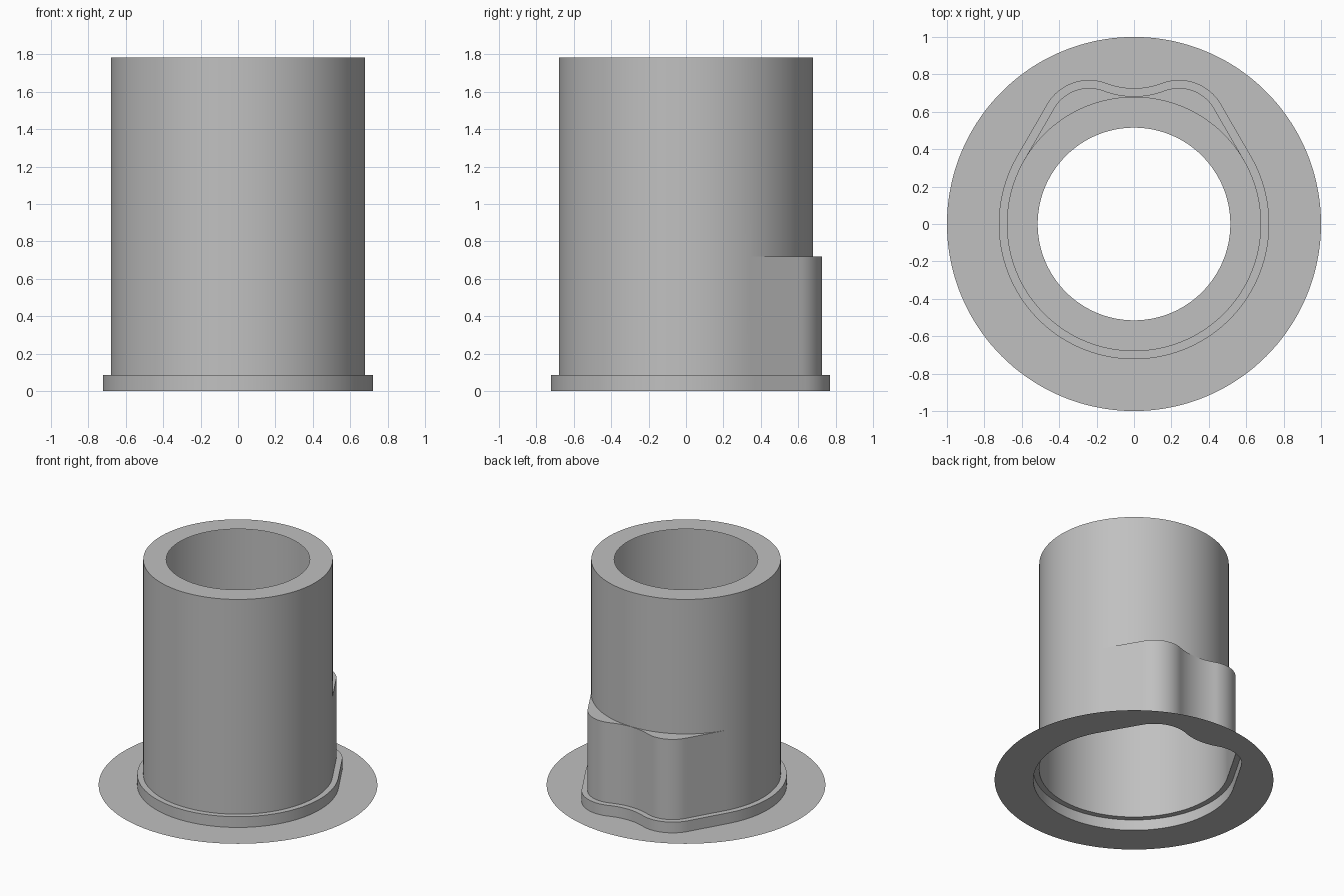
import bpy, bmesh, math
from math import sin, cos, radians, degrees, atan2, hypot

cube = bpy.data.objects.get("Cube")
if cube:
    bpy.data.objects.remove(cube, do_unlink=True)

# Main sizes
PLATE_R, TUBE_R, BORE_R = 1.0, 0.68, 0.515
FLANGE_H, COLLAR_H, TOP = 0.085, 0.72, 1.785
LIP = 0.043                        # how far the flange stands out
LOBE_X, LOBE_Y, LOBE_R = 0.24, 0.51, 0.217
DIP_Y, DIP_R = 1.142, 0.459        # hollow between the two lobes

grey = bpy.data.materials.new("Plain grey")
grey.use_nodes = True
colour = (0.53, 0.53, 0.53, 1)
grey.diffuse_color = colour
grey.node_tree.nodes["Principled BSDF"].inputs["Base Color"].default_value = colour


def arc(cx, cy, r, start, end, steps):
    angles = [radians(start + (end - start) * i / steps) for i in range(steps + 1)]
    return [(cx + r * cos(a), cy + r * sin(a)) for a in angles]


def outline(offset=0.0):
    """Round tube with two lobes at the back, grown outwards by offset."""
    turn = degrees(atan2(DIP_Y - LOBE_Y, -LOBE_X))
    side = arc(0, 0, TUBE_R + offset, -90, 30, 48)
    lobe = arc(LOBE_X, LOBE_Y, LOBE_R + offset, 30, turn, 20)
    dip = arc(0, DIP_Y, DIP_R - offset, turn + 180, 270, 8)
    (ax, ay), (bx, by) = side[-1], lobe[0]
    flat = [(ax + (bx - ax) * i / 10, ay + (by - ay) * i / 10) for i in range(1, 10)]
    half = side + flat + lobe + dip[1:]
    return half + [(-x, y) for x, y in half[-2:0:-1]]


def circle(radius):
    """Circle whose points line up with those of the lobed outline."""
    return [(x * radius / hypot(x, y), y * radius / hypot(x, y)) for x, y in outline()]


def loft(name, rings):
    """Skin a stack of (outline, height) rings, leaving the ends open."""
    bm = bmesh.new()
    loops = [[bm.verts.new((x, y, z)) for x, y in pts] for pts, z in rings]
    for low, high in zip(loops, loops[1:]):
        for i in range(len(low)):
            j = (i + 1) % len(low)
            bm.faces.new((low[i], low[j], high[j], high[i]))
    bmesh.ops.remove_doubles(bm, verts=bm.verts, dist=0.0002)
    mesh = bpy.data.meshes.new(name)
    bm.to_mesh(mesh)
    bm.free()
    mesh.materials.append(grey)
    obj = bpy.data.objects.new(name, mesh)
    bpy.context.collection.objects.link(obj)
    bpy.ops.object.select_all(action='DESELECT')
    obj.select_set(True)
    bpy.context.view_layer.objects.active = obj
    bpy.ops.object.shade_smooth_by_angle(angle=radians(30))
    return obj


# Paper-thin round plate with a lobed opening
loft("base_plate", [(circle(PLATE_R), 0), (outline(LIP), 0)])

# Low flange step with its narrow ledge
loft("flange", [(outline(LIP), 0), (outline(LIP), FLANGE_H), (outline(), FLANGE_H)])

# Hollow sleeve: lobed lower part, shoulder, round tube and top rim
loft("sleeve", [(outline(), FLANGE_H), (outline(), COLLAR_H),
                (circle(TUBE_R), COLLAR_H), (circle(TUBE_R), TOP),
                (circle(BORE_R), TOP)])
